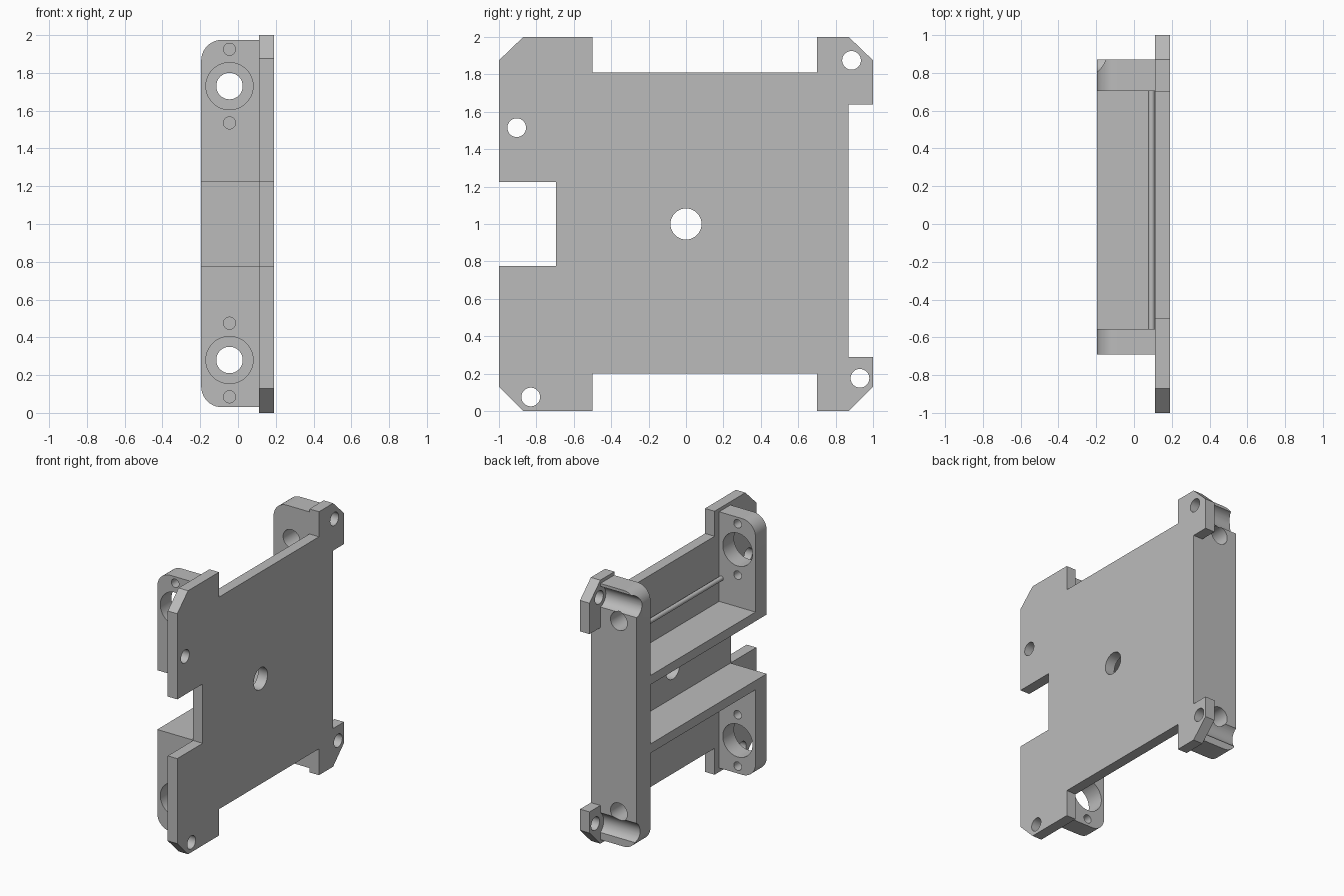
import bpy
import bmesh
from math import pi, sin, cos
from mathutils import Vector

cube = bpy.data.objects.get("Cube")
if cube:
    bpy.data.objects.remove(cube, do_unlink=True)

grey = bpy.data.materials.new("plain grey")
grey.use_nodes = True
grey.diffuse_color = (0.5, 0.5, 0.5, 1)
grey.node_tree.nodes["Principled BSDF"].inputs["Base Color"].default_value = (0.5, 0.5, 0.5, 1)

X_BACK, X_IN, X_OUT = -0.195, 0.11, 0.19


def prism(name, outline, offset):
    """Extrude a closed outline of 3D points along an offset."""
    bm = bmesh.new()
    face = bm.faces.new([bm.verts.new(p) for p in outline])
    grown = bmesh.ops.extrude_face_region(bm, geom=[face])["geom"]
    bmesh.ops.translate(bm, vec=Vector(offset),
                        verts=[v for v in grown if isinstance(v, bmesh.types.BMVert)])
    bmesh.ops.recalc_face_normals(bm, faces=bm.faces)
    mesh = bpy.data.meshes.new(name)
    bm.to_mesh(mesh)
    bm.free()
    mesh.materials.append(grey)
    obj = bpy.data.objects.new(name, mesh)
    bpy.context.collection.objects.link(obj)
    return obj


def block(name, x0, x1, y0, y1, z0, z1):
    return prism(name, [(x0, y0, z0), (x1, y0, z0), (x1, y1, z0), (x0, y1, z0)], (0, 0, z1 - z0))


def drill(obj, axis, centre, radius):
    """Cut a long round hole along x or y."""
    ring = []
    for i in range(40):
        a = 2 * pi * i / 40
        u, v = centre[0] + radius * cos(a), centre[1] + radius * sin(a)
        ring.append((-3, u, v) if axis == "x" else (u, -3, v))
    cutter = prism("hole_cutter", ring, (6, 0, 0) if axis == "x" else (0, 6, 0))
    cutter.hide_render = True
    mod = obj.modifiers.new("hole", "BOOLEAN")
    mod.operation, mod.solver, mod.object = "DIFFERENCE", "EXACT", cutter
    bpy.context.view_layer.objects.active = obj
    bpy.ops.object.modifier_apply(modifier=mod.name)
    bpy.data.objects.remove(cutter, do_unlink=True)


def smooth(obj):
    bpy.ops.object.select_all(action="DESELECT")
    obj.select_set(True)
    bpy.context.view_layer.objects.active = obj
    bpy.ops.object.shade_smooth_by_angle(angle=0.5)


def wall(name, y0, y1, z0, z1, round_low, round_high, r=0.11):
    """Upright wall whose chosen outer corners are rounded."""
    pts = [(X_IN, z0)]
    for z, s, rounded in ((z0, 1, round_low), (z1, -1, round_high)):
        arc = [(X_BACK, z)]
        if rounded:
            arc = [(X_BACK + r - r * sin(t * pi / 20), z + s * (r - r * cos(t * pi / 20)))
                   for t in range(11)]
        pts += arc if s > 0 else arc[::-1]
    pts.append((X_IN, z1))
    return prism(name, [(x, y0, z) for x, z in pts], (0, y1 - y0, 0))


# Base plate with corner tabs, side notch and screw holes
outline = [(-1, 0.13), (-0.87, 0), (-0.5, 0), (-0.5, 0.2), (0.7, 0.2), (0.7, 0), (0.87, 0),
           (1, 0.13), (1, 0.29), (0.87, 0.29), (0.87, 1.64), (1, 1.64), (1, 1.875), (0.87, 2),
           (0.7, 2), (0.7, 1.81), (-0.5, 1.81), (-0.5, 2), (-0.87, 2), (-1, 1.875),
           (-1, 1.225), (-0.695, 1.225), (-0.695, 0.775), (-1, 0.775)]
plate = prism("base_plate", [(X_IN, y, z) for y, z in outline], (X_OUT - X_IN, 0, 0))
drill(plate, "x", (0, 1), 0.083)
for centre in ((-0.905, 1.515), (-0.83, 0.075), (0.885, 1.875), (0.93, 0.175)):
    drill(plate, "x", centre, 0.05)
smooth(plate)

# Front mounts with a large bore and two small screw holes each
for name, z0, z1, mid, top in (("lower_front_mount", 0.03, 0.775, 0.28, False),
                               ("upper_front_mount", 1.225, 1.975, 1.73, True)):
    mount = wall(name, -0.69, -0.555, z0, z1, not top, top)
    drill(mount, "y", (-0.045, mid), 0.125)
    for dz in (-0.195, 0.195):
        drill(mount, "y", (-0.045, mid + dz), 0.032)
    smooth(mount)

# Rear wall with axle holes and screw clearance grooves
rear = wall("rear_wall", 0.705, 0.87, 0.03, 1.975, True, True)
for z in (0.28, 1.73):
    drill(rear, "y", (-0.045, z), 0.07)
drill(rear, "x", (0.885, 1.875), 0.08)
drill(rear, "x", (0.92, 0.16), 0.09)
smooth(rear)

# Shelves joining the front mounts to the rear wall
for name, z0 in (("lower_shelf", 0.705), ("upper_shelf", 1.225)):
    block(name, X_BACK, X_IN, -0.555, 0.705, z0, z0 + 0.07)

# Thin ridges on the inside of the plate
for name, z in (("lower_ridge", 0.525), ("upper_ridge", 1.475)):
    ridge = [(0.0925 + 0.0175 * cos(i * pi / 8), -0.555, z + 0.0175 * sin(i * pi / 8))
             for i in range(16)]
    smooth(prism(name, ridge, (0, 1.26, 0)))
